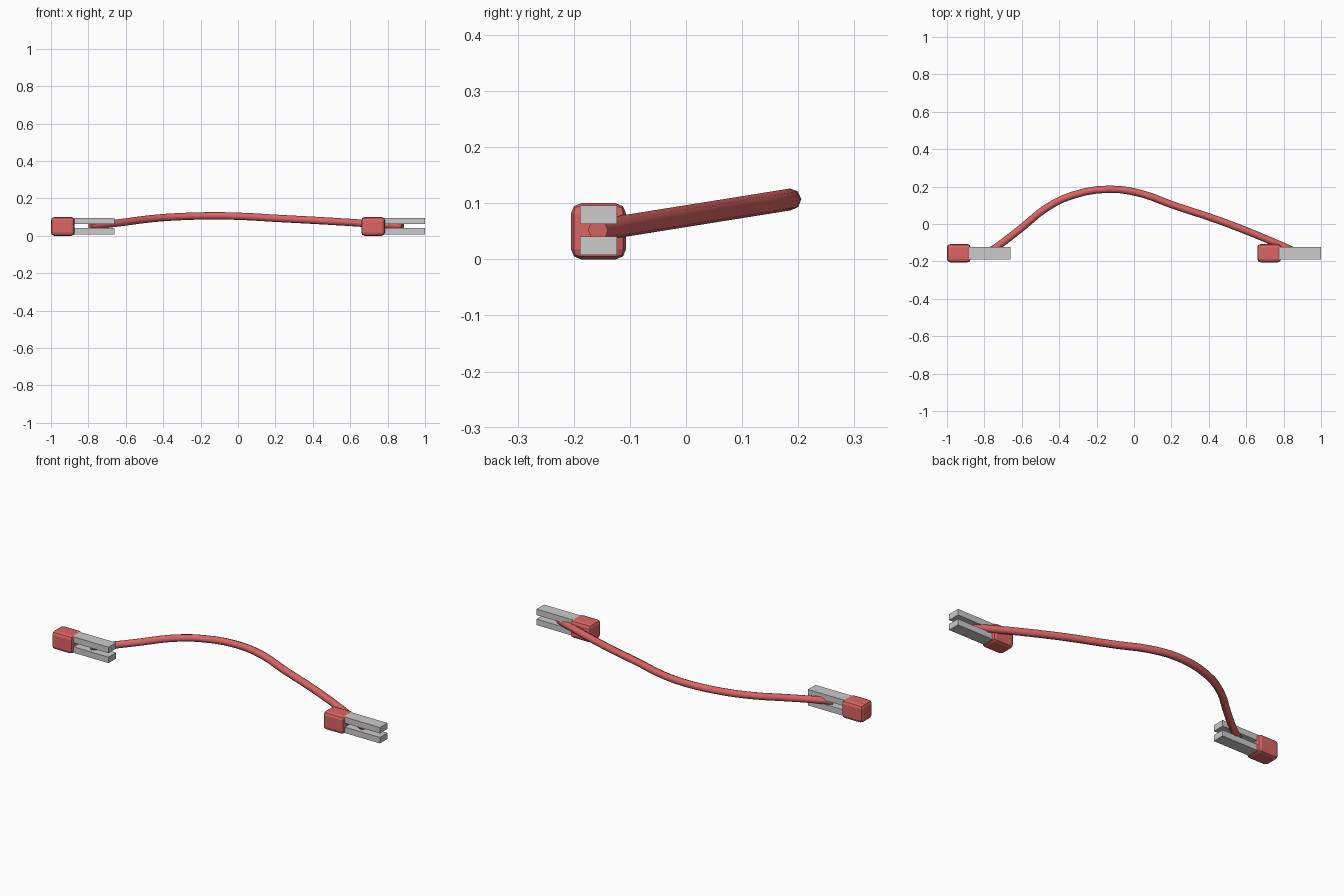
import bpy
import math

if "Cube" in bpy.data.objects:
    bpy.data.objects.remove(bpy.data.objects["Cube"])

red = bpy.data.materials.new("red_plastic")
red.diffuse_color = (0.72, 0.13, 0.13, 1)
red.use_nodes = True
red.node_tree.nodes["Principled BSDF"].inputs["Base Color"].default_value = red.diffuse_color

CLIP_Y, MID_Z = -0.156, 0.051


def box(name, x0, x1, depth, z0, z1):
    bpy.ops.mesh.primitive_cube_add(size=1, location=((x0 + x1) / 2, CLIP_Y, (z0 + z1) / 2))
    obj = bpy.context.object
    obj.name = name
    obj.scale = (x1 - x0, depth, z1 - z0)
    bpy.ops.object.transform_apply(location=False, rotation=False, scale=True)
    return obj


def clip(side, x):
    # Rounded plastic grip
    grip = box(side + "_grip", x, x + 0.127, 0.098, 0.0, 0.1)
    grip.data.materials.append(red)
    bevel = grip.modifiers.new("rounding", "BEVEL")
    bevel.width = 0.018
    bevel.segments = 2
    # Pair of flat metal prongs
    box(side + "_upper_prong", x + 0.09, x + 0.341, 0.066, 0.063, 0.096)
    box(side + "_lower_prong", x + 0.09, x + 0.341, 0.066, 0.008, 0.041)


clip("left", -1.0)
clip("right", 0.659)

# Bent cable, rising in step with its sideways bow
path = [(-0.79, -0.157), (-0.735, -0.123), (-0.60, -0.02), (-0.47, 0.085), (-0.33, 0.153),
        (-0.13, 0.186), (0.04, 0.162), (0.20, 0.104), (0.48, 0.01), (0.80, -0.12), (0.88, -0.157)]
curve = bpy.data.curves.new("cable", "CURVE")
curve.dimensions = "3D"
curve.bevel_depth = 0.0195
curve.bevel_resolution = 2
curve.resolution_u = 3
curve.use_fill_caps = True
spline = curve.splines.new("BEZIER")
spline.bezier_points.add(len(path) - 1)
for point, (x, y) in zip(spline.bezier_points, path):
    point.co = (x, y, 0.077 + 0.16 * y)
    point.handle_left_type = point.handle_right_type = "AUTO"
cable = bpy.data.objects.new("cable", curve)
bpy.context.collection.objects.link(cable)
bpy.ops.object.select_all(action="DESELECT")
cable.select_set(True)
bpy.context.view_layer.objects.active = cable
bpy.ops.object.convert(target="MESH")
cable = bpy.context.object
cable.data.materials.clear()
cable.data.materials.append(red)
bpy.ops.object.shade_smooth_by_angle(angle=math.radians(50))
